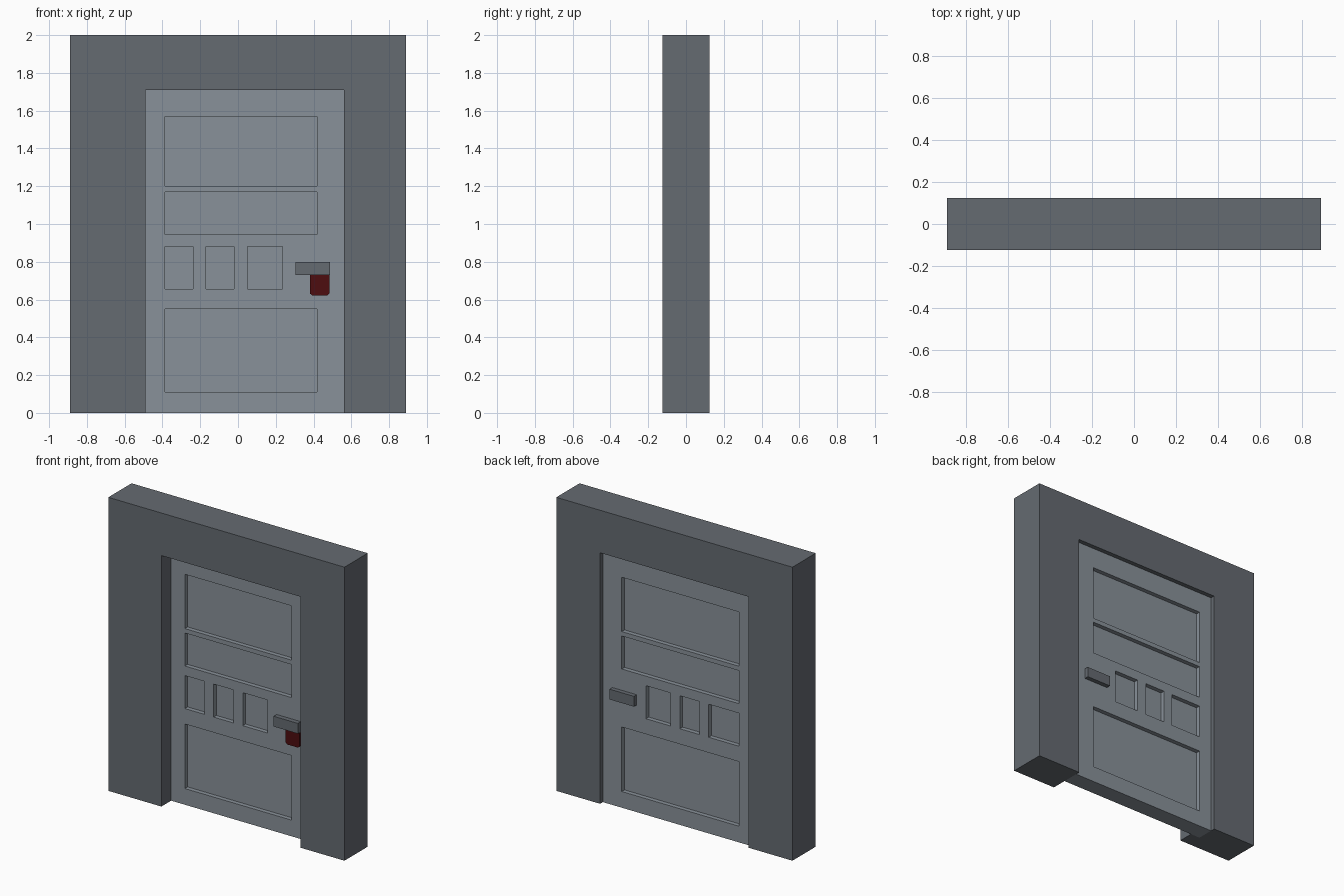
import bpy, bmesh

if "Cube" in bpy.data.objects:
    bpy.data.objects.remove(bpy.data.objects["Cube"])


def material(name, rgb):
    m = bpy.data.materials.new(name)
    m.diffuse_color = (*rgb, 1)
    m.use_nodes = True
    m.node_tree.nodes["Principled BSDF"].inputs["Base Color"].default_value = m.diffuse_color
    return m


WALL = material("dark grey", (0.130, 0.145, 0.165))
DOOR = material("light grey", (0.250, 0.285, 0.320))
RED = material("dark red", (0.075, 0.004, 0.005))


def finish(name, bm, mat):
    bmesh.ops.recalc_face_normals(bm, faces=bm.faces)
    me = bpy.data.meshes.new(name)
    bm.to_mesh(me)
    bm.free()
    ob = bpy.data.objects.new(name, me)
    bpy.context.collection.objects.link(ob)
    me.materials.append(mat)
    return ob


def boxes(name, spans, mat):
    """One object from boxes given as (x0, x1, y0, y1, z0, z1)."""
    bm = bmesh.new()
    for x0, x1, y0, y1, z0, z1 in spans:
        vs = bmesh.ops.create_cube(bm, size=1)["verts"]
        for v in vs:
            v.co.x = x0 if v.co.x < 0 else x1
            v.co.y = y0 if v.co.y < 0 else y1
            v.co.z = z0 if v.co.z < 0 else z1
    return finish(name, bm, mat)


def prism(name, points, extrude, mat):
    """Extrude a closed 3D outline along a vector."""
    bm = bmesh.new()
    face = bm.faces.new([bm.verts.new(p) for p in points])
    ext = bmesh.ops.extrude_face_region(bm, geom=[face])
    verts = [g for g in ext["geom"] if isinstance(g, bmesh.types.BMVert)]
    bmesh.ops.translate(bm, verts=verts, vec=extrude)
    return finish(name, bm, mat)


def cut(target, cutter):
    mod = target.modifiers.new("cut", "BOOLEAN")
    mod.operation = "DIFFERENCE"
    mod.solver = "EXACT"
    mod.object = cutter
    bpy.context.view_layer.objects.active = target
    bpy.ops.object.modifier_apply(modifier=mod.name)
    bpy.data.objects.remove(cutter)


FRONT, BACK = -0.02, 0.095          # door faces
RECESS = 0.03

# wall with a stepped doorway, narrower at the front left
wall = boxes("wall", [(-0.89, 0.89, -0.125, 0.125, 0, 2)], WALL)
plan = [(-0.49, -0.3), (0.56, -0.3), (0.56, 0.3), (-0.56, 0.3),
        (-0.56, FRONT), (-0.49, FRONT)]
cut(wall, prism("doorway_cutter", [(x, y, -0.2) for x, y in plan], (0, 0, 1.91), WALL))

# door leaf with recessed panels on both sides
door = boxes("door", [(-0.56, 0.56, FRONT, BACK, 0, 1.71)], DOOR)
panels = []
for y0, y1, left in ((-0.3, FRONT + RECESS, -0.387), (BACK - RECESS, 0.3, -0.465)):
    for z0, z1 in ((1.20, 1.57), (0.945, 1.17), (0.11, 0.55)):
        panels.append((left, 0.418, y0, y1, z0, z1))
    for x0, x1 in ((left, -0.237), (-0.17, -0.02), (0.05, 0.235)):
        panels.append((x0, x1, y0, y1, 0.655, 0.88))
cut(door, boxes("panel_cutter", panels, DOOR))

# handles
boxes("front_handle", [(0.305, 0.488, FRONT - 0.032, FRONT, 0.73, 0.80)], WALL)
boxes("back_handle", [(0.305, 0.488, BACK, 0.125, 0.73, 0.80)], WALL)

# lock plate with clipped lower corners
outline = [(0.38, 0.76), (0.38, 0.633), (0.392, 0.622),
           (0.473, 0.622), (0.485, 0.633), (0.485, 0.76)]
prism("lock_plate", [(x, FRONT - 0.009, z) for x, z in outline], (0, 0.009, 0), RED)
